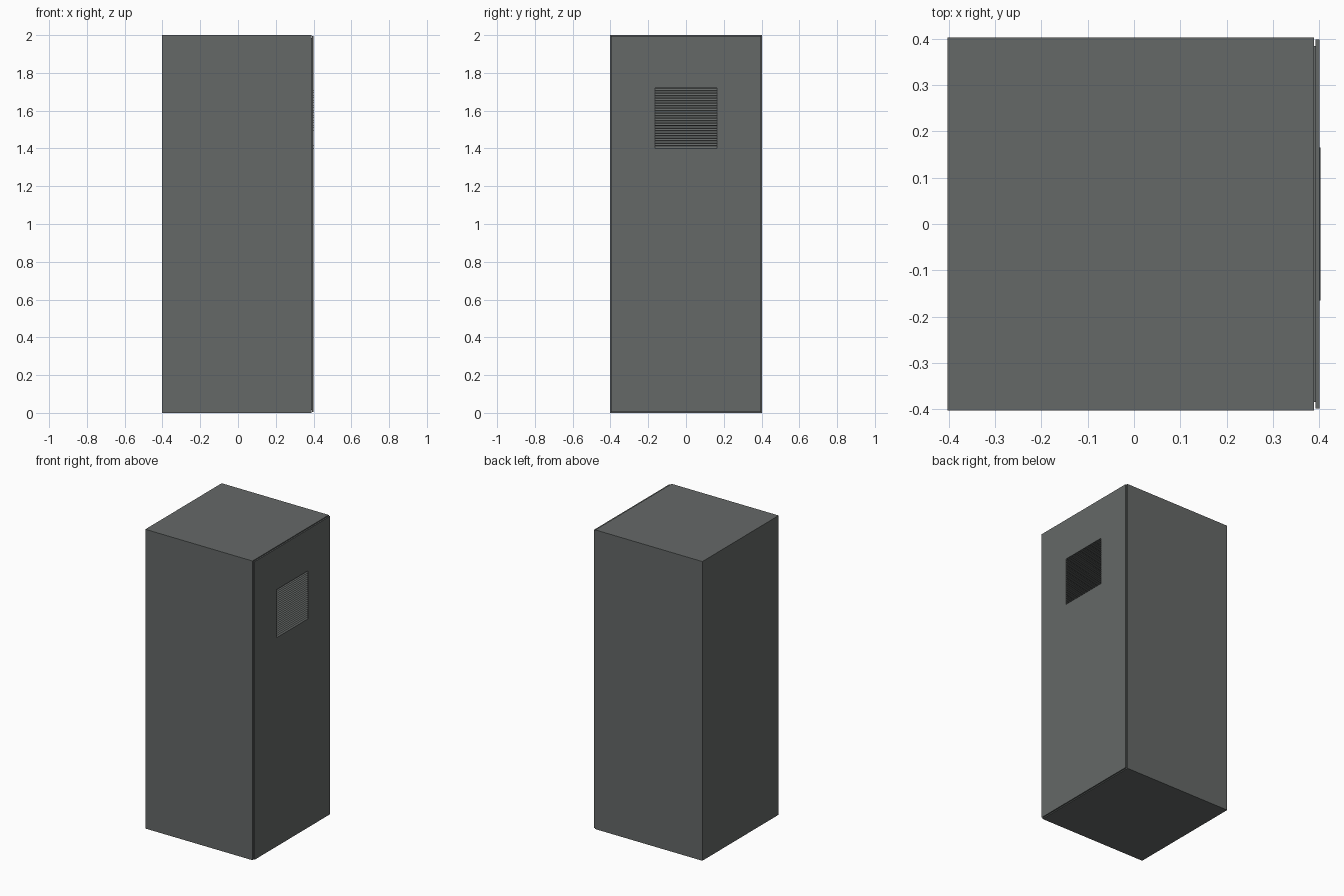
import bpy, bmesh

if "Cube" in bpy.data.objects:
    bpy.data.objects.remove(bpy.data.objects["Cube"])

grey = bpy.data.materials.new("dark_grey_metal")
grey.diffuse_color = (0.13, 0.14, 0.137, 1)
grey.use_nodes = True
grey.node_tree.nodes["Principled BSDF"].inputs["Base Color"].default_value = grey.diffuse_color


def finish(name, bm):
    bmesh.ops.recalc_face_normals(bm, faces=bm.faces)
    me = bpy.data.meshes.new(name)
    bm.to_mesh(me)
    bm.free()
    me.materials.append(grey)
    ob = bpy.data.objects.new(name, me)
    bpy.context.collection.objects.link(ob)
    return ob


def box(name, lo, hi):
    bm = bmesh.new()
    bmesh.ops.create_cube(bm, size=1)
    for v in bm.verts:
        v.co = [(a + b) / 2 + c * (b - a) for a, b, c in zip(lo, hi, v.co)]
    return finish(name, bm)


H = 0.403                      # half width of the cabinet
D = 0.398                      # half width of the door
V, Z0, Z1 = 0.165, 1.40, 1.72  # vent half width, bottom, top
X0, X1 = 0.392, 0.401          # door thickness range

# cabinet body and the recessed seam behind the door
box("cabinet_body", (-H, -H, 0), (0.389, H, 2))
box("door_seam", (0.388, -0.385, 0.015), (0.3925, 0.385, 1.985))

# door leaf, left open around the vent
box("door_lower", (X0, -D, 0.004), (X1, D, Z0))
box("door_upper", (X0, -D, Z1), (X1, D, 1.996))
box("door_side_front", (X0, -D, Z0), (X1, -V, Z1))
box("door_side_back", (X0, V, Z0), (X1, D, Z1))

# vent louvres: slope facing up and out, flat underside
n = 24
pitch = (Z1 - Z0) / n
for i in range(n):
    z = Z0 + i * pitch
    bm = bmesh.new()
    ends = []
    for y in (-V, V):
        ends.append([bm.verts.new(p) for p in
                     ((0.391, y, z), (0.403, y, z + 0.001), (0.391, y, z + pitch))])
    a, b = ends
    bm.faces.new(a)
    bm.faces.new(b)
    for k in range(3):
        j = (k + 1) % 3
        bm.faces.new((a[k], a[j], b[j], b[k]))
    finish("vent_louvre", bm)
